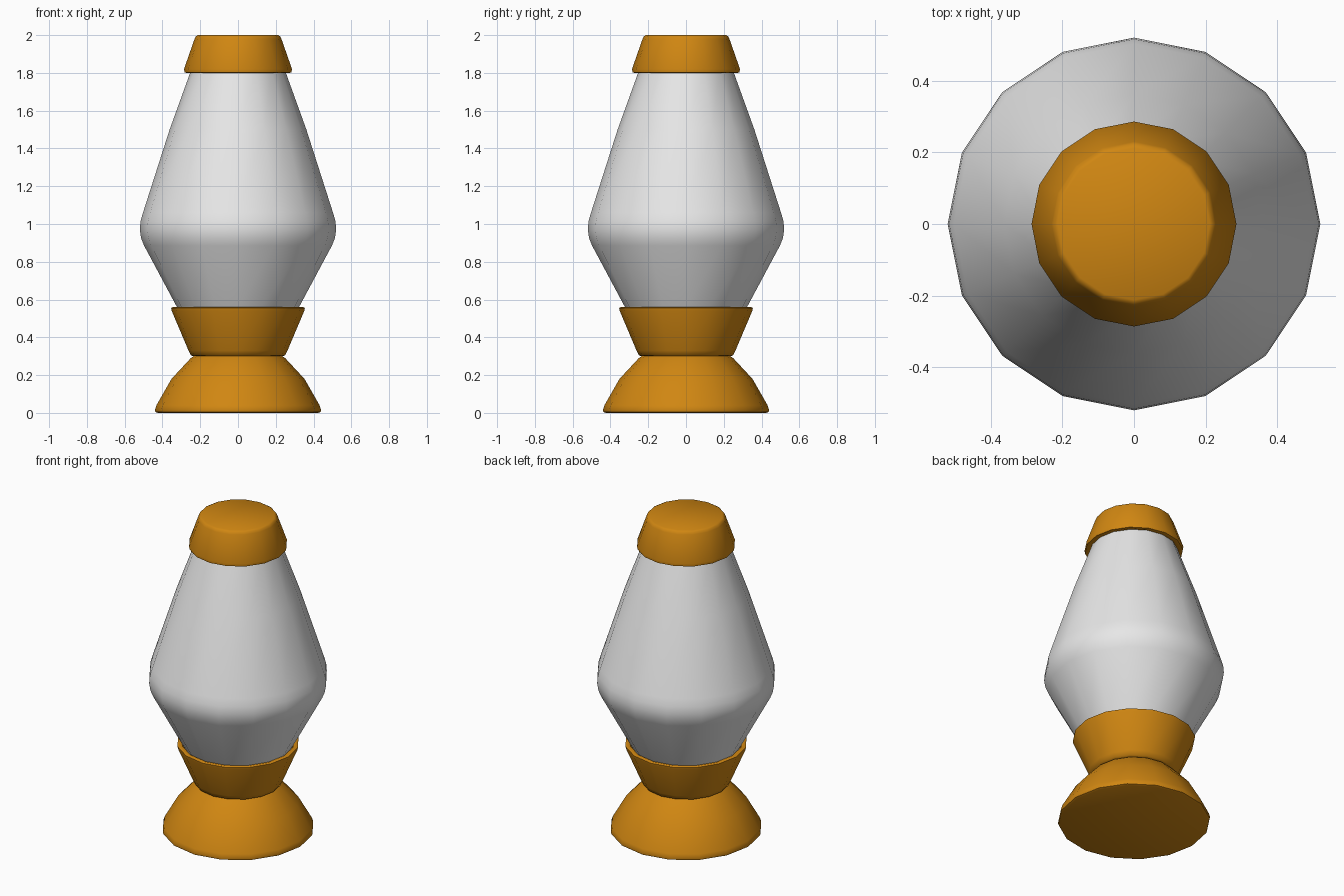
import bpy, bmesh, math

if "Cube" in bpy.data.objects:
    bpy.data.objects.remove(bpy.data.objects["Cube"])

SIDES = 16


def material(name, rgb):
    m = bpy.data.materials.new(name)
    m.diffuse_color = (*rgb, 1)
    m.use_nodes = True
    m.node_tree.nodes["Principled BSDF"].inputs["Base Color"].default_value = m.diffuse_color
    return m


def lathe(name, profile, mat):
    """Spin (radius, height) points round z and cap both ends."""
    bm = bmesh.new()
    rings = []
    for r, z in profile:
        rings.append([bm.verts.new((r * math.cos(2 * math.pi * i / SIDES),
                                    r * math.sin(2 * math.pi * i / SIDES), z))
                      for i in range(SIDES)])
    for a, b in zip(rings, rings[1:]):
        for i in range(SIDES):
            j = (i + 1) % SIDES
            bm.faces.new((a[i], a[j], b[j], b[i]))
    bm.faces.new(rings[0][::-1])
    bm.faces.new(rings[-1])
    bmesh.ops.recalc_face_normals(bm, faces=bm.faces)
    mesh = bpy.data.meshes.new(name)
    bm.to_mesh(mesh)
    bm.free()
    mesh.materials.append(mat)
    ob = bpy.data.objects.new(name, mesh)
    bpy.context.collection.objects.link(ob)
    bpy.ops.object.select_all(action='DESELECT')
    ob.select_set(True)
    bpy.context.view_layer.objects.active = ob
    bpy.ops.object.shade_smooth_by_angle(angle=math.radians(50))
    return ob


orange = material("orange_metal", (0.63, 0.24, 0.006))
grey = material("pale_glass", (0.8, 0.8, 0.8))

# Flared foot, waist and cup holding the glass
lathe("base", [(0.425, 0.0), (0.437, 0.005), (0.44, 0.015), (0.432, 0.04),
               (0.352, 0.18), (0.25, 0.29), (0.235, 0.30), (0.25, 0.305),
               (0.262, 0.33), (0.351, 0.54), (0.354, 0.555), (0.345, 0.56),
               (0.325, 0.555), (0.315, 0.53)], orange)

# Glass vessel with a rounded belly
lathe("glass", [(0.29, 0.50), (0.323, 0.56), (0.497, 0.885), (0.513, 0.925),
                (0.52, 0.97), (0.516, 1.015), (0.503, 1.06),
                (0.362, 1.50), (0.25, 1.81)], grey)

# Tapered cap
lathe("cap", [(0.255, 1.805), (0.27, 1.80), (0.283, 1.802), (0.286, 1.82),
              (0.23, 1.98), (0.224, 1.993), (0.212, 2.0)], orange)
